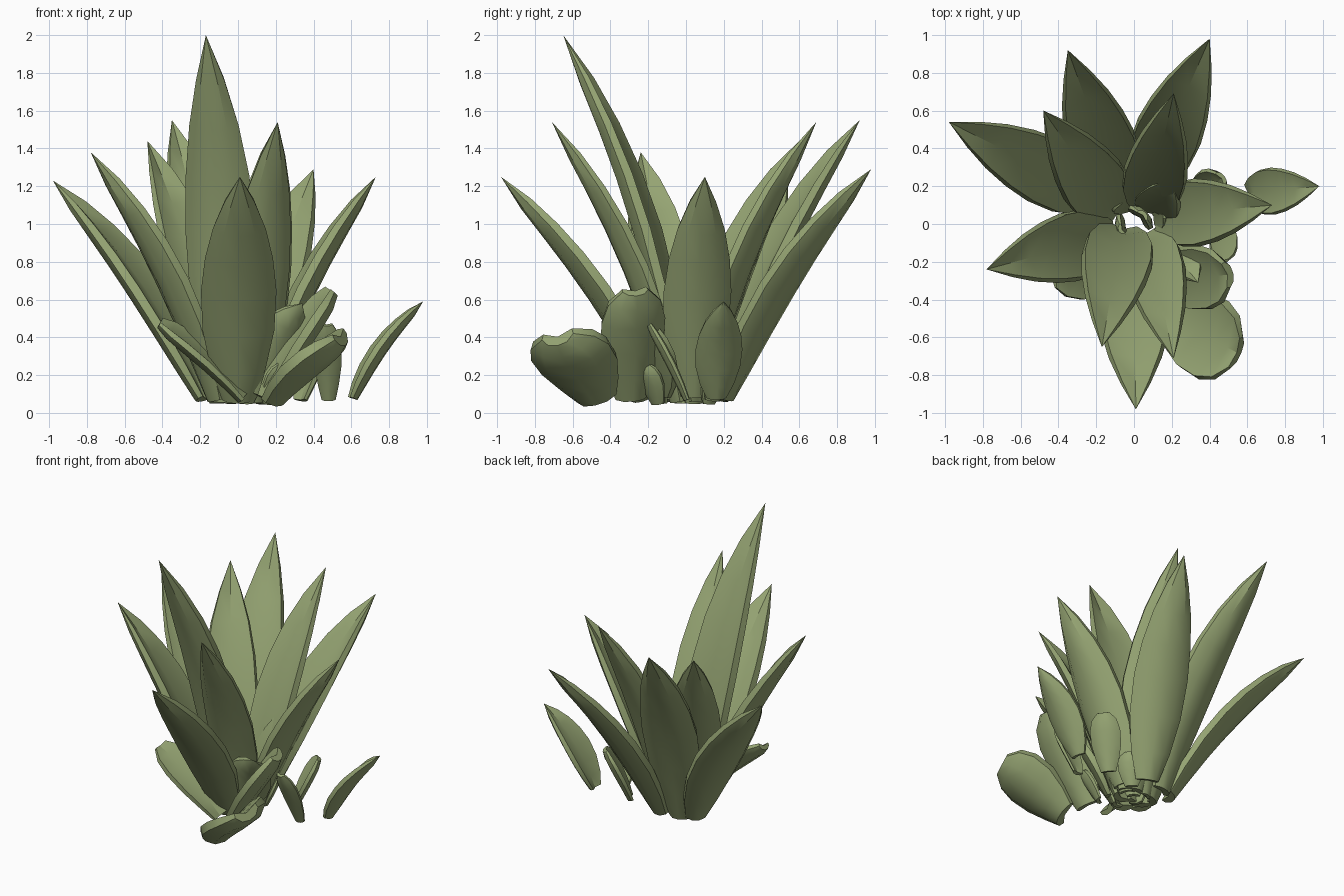
import bpy, bmesh
from mathutils import Vector, Matrix

if "Cube" in bpy.data.objects:
    bpy.data.objects.remove(bpy.data.objects["Cube"])

# One dusty green for the whole plant
GREEN = (0.30, 0.37, 0.17, 1)
mat = bpy.data.materials.new("dusty_green")
mat.use_nodes = True
mat.diffuse_color = GREEN
bsdf = mat.node_tree.nodes["Principled BSDF"]
bsdf.inputs["Base Color"].default_value = GREEN
bsdf.inputs["Roughness"].default_value = 0.8

# Channelled cross-section: hollow top, thick rim, rounded keel
SECTION = [(-.92, .18), (0, -.06), (.92, .18), (1, -.06),
           (.6, -.38), (0, -.47), (-.6, -.38), (-1, -.06)]
# Width along the leaf as (position, width)
POINTED = [(0, .42), (.12, .72), (.28, .95), (.45, 1), (.6, .9), (.74, .7), (.87, .4), (1, 0)]
BLUNT = [(0, .5), (.2, .75), (.45, .97), (.7, 1), (.88, .82), (1, .4)]


def leaf(name, base, tip, width, shape=POINTED, bend=.06, roll=0):
    """Loft the cross-section along a gently arched path."""
    base, tip = Vector(base), Vector(tip)
    axis = tip - base
    side = Vector((0, 0, 1)).cross(axis).normalized()
    side = Matrix.Rotation(roll, 3, axis.normalized()) @ side
    up = axis.cross(side).normalized()
    mid = (base + tip) / 2 + up * axis.length * bend * 2
    bm = bmesh.new()
    rings = []
    for t, w in shape:
        p = base * (1 - t) ** 2 + mid * 2 * t * (1 - t) + tip * t * t
        tangent = ((mid - base) * (1 - t) + (tip - mid) * t).normalized()
        normal = tangent.cross(side)
        # Thickness fades more slowly than width
        r, h = width / 2 * w, width / 2 * w ** .6
        rings.append([bm.verts.new(p + side * u * r + normal * v * h) for u, v in SECTION])
    n = len(SECTION)
    for a, b in zip(rings, rings[1:]):
        for i in range(n):
            j = (i + 1) % n
            bm.faces.new((a[i], a[j], b[j], b[i]))
    bm.faces.new(rings[0])
    bm.faces.new(rings[-1])
    bmesh.ops.remove_doubles(bm, verts=bm.verts, dist=.0005)
    bmesh.ops.recalc_face_normals(bm, faces=bm.faces)
    mesh = bpy.data.meshes.new(name)
    bm.to_mesh(mesh)
    bm.free()
    mesh.materials.append(mat)
    obj = bpy.data.objects.new(name, mesh)
    bpy.context.collection.objects.link(obj)
    bpy.ops.object.select_all(action="DESELECT")
    obj.select_set(True)
    bpy.context.view_layer.objects.active = obj
    bpy.ops.object.shade_smooth_by_angle(angle=.6)


# Tall pointed leaves
leaf("tall_front_leaf", (-.06, -.02, .06), (-.17, -.65, 2), .38)
leaf("front_leaf", (.0, -.12, .07), (.01, -.98, 1.25), .4)
leaf("front_inner_leaf", (.07, -.04, .06), (.21, -.71, 1.54), .32)
leaf("back_right_leaf", (-.08, .17, .07), (-.35, .92, 1.55), .37)
leaf("back_left_leaf", (.06, .2, .08), (.40, .98, 1.29), .36)
leaf("back_inner_leaf", (.07, .07, .06), (.21, .69, 1.54), .34)
leaf("right_inner_leaf", (-.09, .04, .06), (-.48, .60, 1.44), .36)
leaf("right_outer_leaf", (-.17, .13, .08), (-.98, .54, 1.23), .37)
leaf("right_front_leaf", (-.11, -.06, .07), (-.78, -.24, 1.38), .37)
leaf("left_leaf", (.12, .04, .09), (.73, .10, 1.25), .36)

# Short pointed leaves
leaf("left_loose_leaf", (.6, .16, .08), (.98, .20, .59), .25, bend=.08)
leaf("front_short_leaf", (.08, -.12, .1), (.34, -.31, .58), .32, bend=.13, roll=-.6)
leaf("inner_short_leaf", (.1, .05, .06), (.2, .24, .7), .26)

# Blunt low leaves
leaf("front_left_blunt_leaf", (.18, -.47, .08), (.54, -.68, .41), .45, BLUNT, roll=.25)
leaf("left_blunt_leaf", (.14, -.29, .08), (.49, -.27, .65), .35, BLUNT, .04, .2)
leaf("right_blunt_leaf", (.03, -.24, .08), (-.41, -.29, .48), .25, BLUNT, .05, -.35)
leaf("left_loose_blunt_leaf", (.48, .01, .07), (.47, -.19, .47), .15, BLUNT, .03)
leaf("left_back_blunt_leaf", (.33, .14, .07), (.46, .24, .42), .2, BLUNT, .03)

# Young leaves packed around the heart
HEART = [(.1, .04), (-.03, .08), (.04, -.12), (.16, -.15), (.12, .12), (-.04, -.02), (.03, .03)]
for i, (x, y) in enumerate(HEART):
    leaf(f"heart_leaf_{i + 1}", (x, y, .05), (x * 1.5, y * 1.5, .26), .17, BLUNT, .03)
